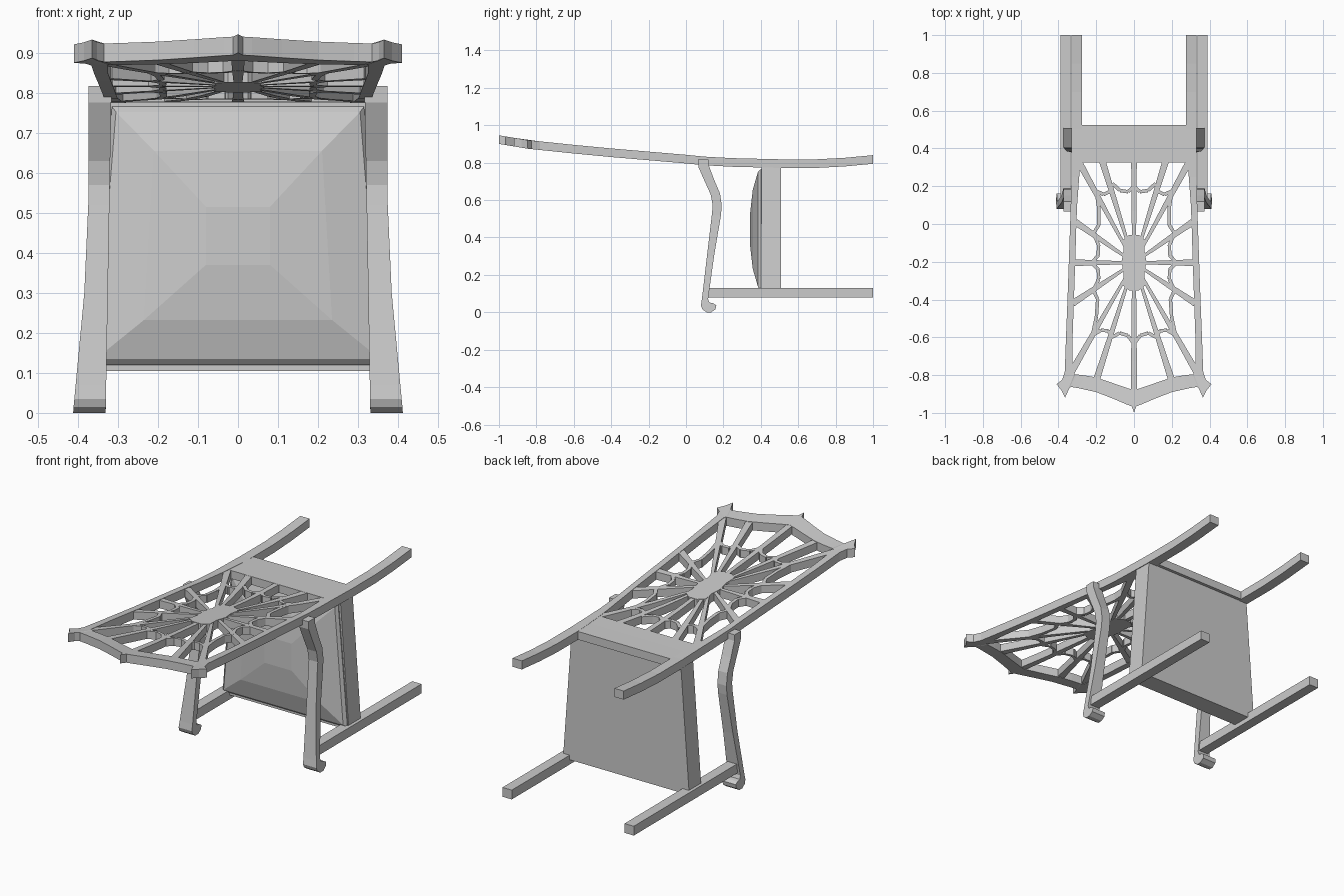
import bpy, bmesh
from mathutils import Vector

if "Cube" in bpy.data.objects:
    bpy.data.objects.remove(bpy.data.objects["Cube"])

# Side-view curve of the back: top surface height as a function of y
CURVE = [(-1, .946), (-.85, .921), (-.6, .895), (-.4, .876), (-.2, .859), (0, .842),
         (.1, .832), (.25, .824), (.5, .818), (.7, .818), (.85, .826), (1, .84)]
THICK = .046


def top_z(y):
    for (y0, z0), (y1, z1) in zip(CURVE, CURVE[1:]):
        if y <= y1:
            return z0 + (z1 - z0) * (y - y0) / (y1 - y0)
    return CURVE[-1][1]


def finish(name, bm, mirror=False):
    bmesh.ops.recalc_face_normals(bm, faces=bm.faces)
    me = bpy.data.meshes.new(name)
    bm.to_mesh(me)
    bm.free()
    ob = bpy.data.objects.new(name, me)
    bpy.context.collection.objects.link(ob)
    if mirror:
        ob.modifiers.new("mirror", 'MIRROR').use_clip = False
    return ob


def loft(bm, rings):
    """Skin equal-length closed rings and cap both ends."""
    rows = [[bm.verts.new(p) for p in r] for r in rings]
    n = len(rows[0])
    for a, b in zip(rows, rows[1:]):
        for i in range(n):
            bm.faces.new((a[i], a[(i + 1) % n], b[(i + 1) % n], b[i]))
    bm.faces.new(rows[0])
    bm.faces.new(rows[-1])


def slab(bm, left, right, inset=0.0):
    """Plate between two paired xy outlines, bent to the back curve."""
    rings = []
    for (ax, ay), (bx, by) in zip(left, right):
        za, zb = top_z(ay) - inset, top_z(by) - inset
        t = THICK - 2 * inset
        rings.append([(ax, ay, za), (bx, by, zb), (bx, by, zb - t), (ax, ay, za - t)])
    loft(bm, rings)


def bar(bm, p, q, w0, w1, n=4):
    """Straight tapered web strand from p to q."""
    p, q = Vector(p), Vector(q)
    d = (q - p).normalized()
    side = Vector((-d.y, d.x))
    left, right = [], []
    for i in range(n + 1):
        t = i / n
        c, w = p.lerp(q, t), (w0 + (w1 - w0) * t) / 2
        left.append(c + side * w)
        right.append(c - side * w)
    slab(bm, left, right, .002)


# Side rails running on into the back legs
bm = bmesh.new()
rail = [(-.80, .325, .367), (-.6, .325, .36), (-.4, .318, .352), (-.2, .311, .345),
        (0, .305, .338), (.1, .301, .335), (.25, .29, .331), (.33, .283, .33),
        (.5, .275, .33), (.7, .275, .33), (.85, .275, .33), (1, .275, .33)]
slab(bm, [(a, y) for y, a, b in rail], [(b, y) for y, a, b in rail])
finish("back_rail_and_leg", bm, True)

# Scalloped top rail with pointed corners and centre tip
bm = bmesh.new()
outer = [(0, -1), (.012, -.965), (.035, -.957), (.11, -.925), (.2, -.89), (.29, -.87),
         (.335, -.862), (.352, -.882), (.365, -.92), (.385, -.88), (.41, -.848), (.38, -.825), (.366, -.78)]
inner = [(0, -.88), (.012, -.876), (.035, -.869), (.11, -.843), (.2, -.812), (.26, -.802),
         (.3, -.797), (.31, -.796), (.316, -.794), (.32, -.792), (.323, -.79), (.326, -.785), (.329, -.78)]
slab(bm, outer, inner)
finish("top_rail", bm, True)

# Solid lower panel of the back
bm = bmesh.new()
slab(bm, [(-.3, y) for y in (.325, .42, .525)], [(.3, y) for y in (.325, .42, .525)], .001)
finish("lower_back_panel", bm)

# Web hub
bm = bmesh.new()
hub = [(-.352, .025), (-.325, .06), (-.26, .055), (-.2, .066), (-.14, .055), (-.085, .06), (-.058, .025)]
slab(bm, [(-x, y) for y, x in hub], [(x, y) for y, x in hub])
finish("web_hub", bm)

# Web spokes
CENTRE = (0, -.205)
bm = bmesh.new()
bar(bm, CENTRE, (0, .34), .02, .03)
bar(bm, CENTRE, (0, -.9), .02, .034)
finish("web_centre_spokes", bm)
ends = [(.17, .34), (.295, .335), (.31, .01), (.32, -.205), (.325, -.42), (.335, -.79), (.2, -.83)]
bm = bmesh.new()
for e in ends:
    bar(bm, CENTRE, e, .012, .036)
finish("web_spokes", bm, True)

# Sagging web strands between neighbouring spokes
knots = [(0, .2), (.115, .215), (.2, .175), (.215, -.05), (.225, -.205),
         (.215, -.35), (.22, -.59), (.118, -.6), (0, -.635)]
bm = bmesh.new()
for a, b in zip(knots, knots[1:]):
    a, b = Vector(a), Vector(b)
    pts = [a]
    for t in (.3, .7):
        m = a.lerp(b, t)
        pts.append(m + (Vector(CENTRE) - m).normalized() * .034)
    pts.append(b)
    for p, q in zip(pts, pts[1:]):
        bar(bm, p, q, .018, .018, 1)
finish("web_strands", bm, True)

# Seat frame, wider towards the front legs
bm = bmesh.new()
loft(bm, [[(-w, .405, z), (w, .405, z), (w, .508, z), (-w, .508, z)]
          for z, w in ((.105, .375), (.785, .325))])
finish("seat_frame", bm)

# Domed seat cushion built from nested rectangles
bm = bmesh.new()
rows = [(.42, .37, .315, .12, .765), (.40, .37, .315, .12, .765), (.385, .355, .305, .135, .752),
        (.357, .235, .21, .232, .655), (.341, .08, .08, .37, .515)]
loft(bm, [[(-wb, y, zb), (wb, y, zb), (wt, y, zt), (-wt, y, zt)] for y, wb, wt, zb, zt in rows])
finish("seat_cushion", bm)

# Front legs
bm = bmesh.new()
loft(bm, [[(.335, y, .08), (.39, y, .08), (.39, y, .13), (.335, y, .13)] for y in (.105, 1)])
finish("front_leg", bm, True)

# Curved armrests with a scrolled end: (inner edge, outer edge) in y, z
arm = [((.065, .817), (.12, .817)), ((.067, .775), (.122, .785)), ((.10, .70), (.152, .705)),
       ((.132, .63), (.182, .635)), ((.143, .57), (.191, .57)), ((.138, .52), (.187, .52)),
       ((.112, .3), (.15, .3)), ((.085, .07), (.118, .07)), ((.08, .035), (.125, .052)),
       ((.088, .015), (.145, .048)), ((.11, .004), (.162, .038)), ((.135, .004), (.158, .016))]


def arm_x(z):
    out = .373 + max(0, .4 - z) * .09 + max(0, .817 - z) * .004
    return .316 + (.817 - z) * .018, out


bm = bmesh.new()
rings = []
for (y0, z0), (y1, z1) in arm:
    a, b = arm_x(z0), arm_x(z1)
    rings.append([(a[0], y0, z0), (a[1], y0, z0), (b[1], y1, z1), (b[0], y1, z1)])
loft(bm, rings)
low = min(v.co.z for v in bm.verts)
for v in bm.verts:
    if v.co.z < .01:
        v.co.z -= low
finish("armrest", bm, True)
